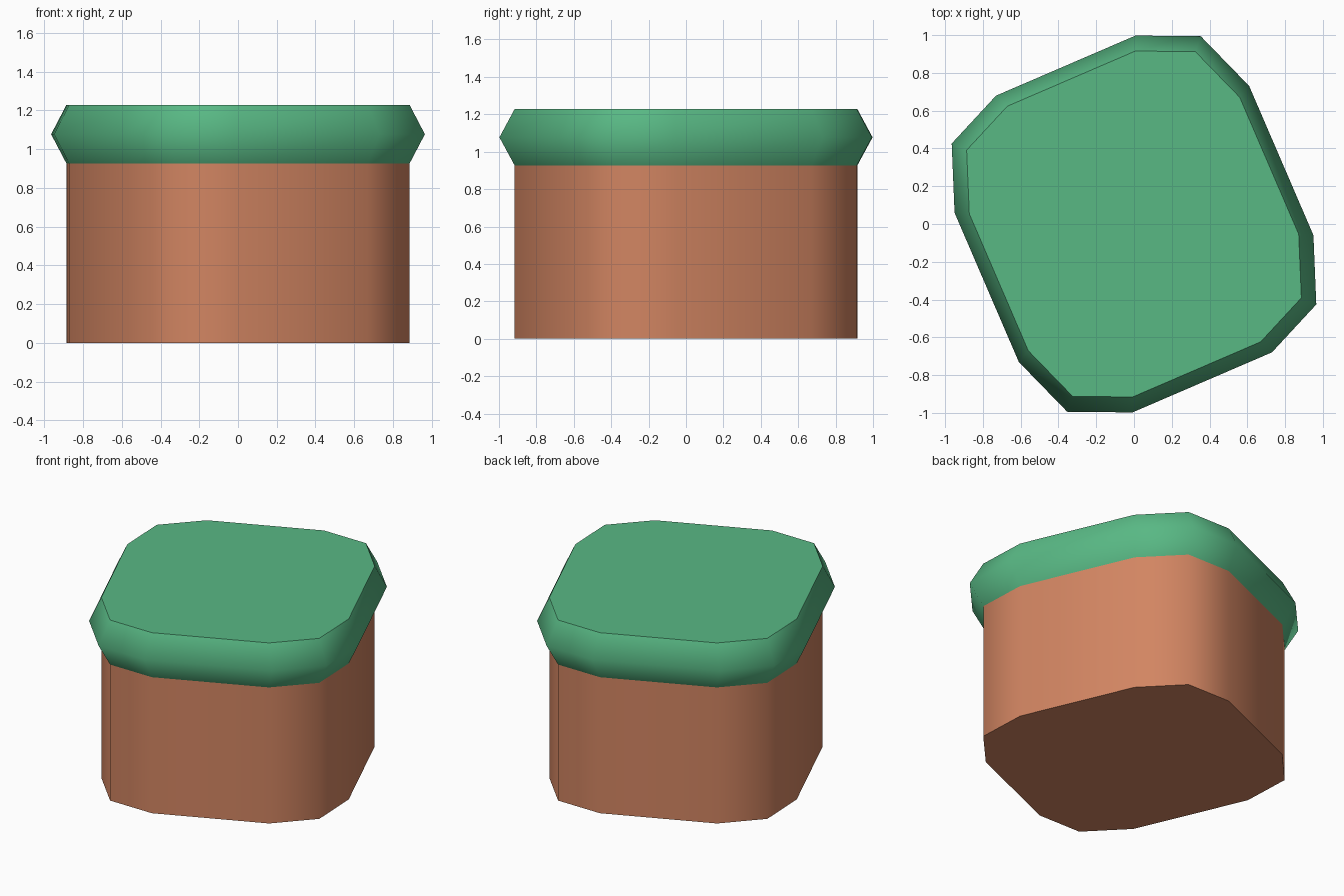
import bpy, bmesh, math

if "Cube" in bpy.data.objects:
    bpy.data.objects.remove(bpy.data.objects["Cube"])

TURN = math.radians(23.3)


def material(name, rgb):
    mat = bpy.data.materials.new(name)
    mat.diffuse_color = (*rgb, 1)
    mat.use_nodes = True
    mat.node_tree.nodes["Principled BSDF"].inputs["Base Color"].default_value = mat.diffuse_color
    return mat


def outline():
    """Rounded rectangle with two-step corners, turned about z."""
    q = [(0.849, 0.43), (0.718, 0.773), (0.402, 0.913)]
    pts = (q + [(-x, y) for x, y in reversed(q)]
           + [(-x, -y) for x, y in q] + [(x, -y) for x, y in reversed(q)])
    c, s = math.cos(TURN), math.sin(TURN)
    return [(x * c - y * s, x * s + y * c) for x, y in pts]


def loft(name, levels, mat, top=True):
    """Stack scaled copies of the outline: levels are (scale, z)."""
    bm = bmesh.new()
    rings = [[bm.verts.new((x * k, y * k, z)) for x, y in outline()]
             for k, z in levels]
    n = len(rings[0])
    for a, b in zip(rings, rings[1:]):
        for i in range(n):
            j = (i + 1) % n
            bm.faces.new((a[i], a[j], b[j], b[i])).smooth = True
    caps = [bm.faces.new(rings[0][::-1])]
    if top:
        caps.append(bm.faces.new(rings[-1]))
    # Smooth walls, crisp flat caps
    for f in caps:
        for e in f.edges:
            e.smooth = False
    mesh = bpy.data.meshes.new(name)
    bm.to_mesh(mesh)
    bm.free()
    mesh.materials.append(mat)
    ob = bpy.data.objects.new(name, mesh)
    bpy.context.collection.objects.link(ob)
    return ob


terracotta = material("terracotta", (0.645, 0.235, 0.122))
green = material("green", (0.098, 0.479, 0.231))

# Straight-walled body, closed above by the lid
loft("body", [(0.918, 0), (0.918, 0.926)], terracotta, top=False)
# Lid that bulges out at mid height
loft("lid", [(0.918, 0.926), (1, 1.077), (0.918, 1.229)], green)
